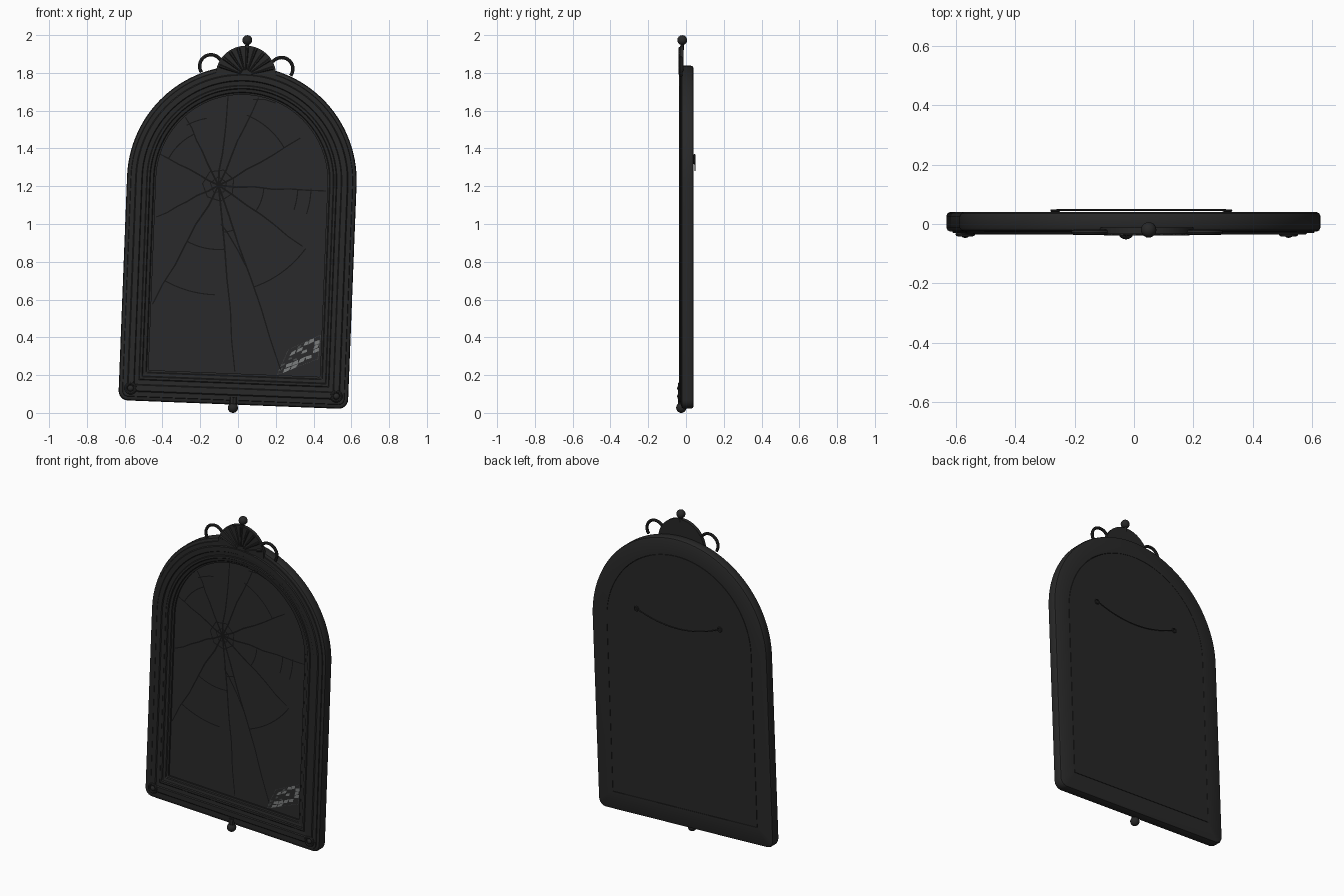
import bpy, bmesh, math, random
from mathutils import Matrix, Vector

if "Cube" in bpy.data.objects:
    bpy.data.objects.remove(bpy.data.objects["Cube"])

random.seed(7)
TILT = Matrix.Translation((-0.026, 0, 0.054)) @ Matrix.Rotation(math.radians(2.25), 4, 'Y')
FLAT = Matrix.Identity(4)
HALF, SPRING = 0.608, 1.177


def material(name, r, g, b):
    m = bpy.data.materials.new(name)
    m.diffuse_color = (r, g, b, 1)
    m.use_nodes = True
    m.node_tree.nodes["Principled BSDF"].inputs["Base Color"].default_value = m.diffuse_color
    return m


FRAME = material("black frame", 0.021, 0.021, 0.021)
GLASS = material("dark glass", 0.023, 0.023, 0.024)
CRACK = material("crack black", 0.008, 0.008, 0.008)
BACK = material("backing black", 0.02, 0.02, 0.02)
GREY = material("web grey", 0.2, 0.21, 0.21)
DIM = material("dim web grey", 0.07, 0.075, 0.075)


def finish(name, bm, mat, matrix=TILT, smooth=True):
    bmesh.ops.recalc_face_normals(bm, faces=bm.faces)
    bm.transform(matrix)
    me = bpy.data.meshes.new(name)
    bm.to_mesh(me)
    bm.free()
    ob = bpy.data.objects.new(name, me)
    bpy.context.collection.objects.link(ob)
    me.materials.append(mat)
    if smooth:
        bpy.ops.object.select_all(action='DESELECT')
        ob.select_set(True)
        bpy.context.view_layer.objects.active = ob
        bpy.ops.object.shade_smooth_by_angle(angle=math.radians(35))
    return ob


def outline(d):
    """Arched outline, inset by d, with rounded lower corners."""
    w, r = HALF - d, max(0.05 - d, 0.003)
    low = d * 1.07 - 0.01
    pts = [(w * math.cos(math.pi * i / 56), SPRING + w * math.sin(math.pi * i / 56)) for i in range(57)]
    for side, start in ((-1, 180), (1, 270)):
        for i in range(7):
            a = math.radians(start + 15 * i)
            pts.append((side * (w - r) + r * math.cos(a), low + r + r * math.sin(a)))
    return pts


def loft(name, profile, mat, closed):
    """Sweep (inset, y) profile round the arch; cap the ends when open."""
    bm = bmesh.new()
    rings = [[bm.verts.new((x, y, z)) for x, z in outline(d)] for d, y in profile]
    n = len(rings[0])
    pairs = list(zip(rings, rings[1:])) + ([(rings[-1], rings[0])] if closed else [])
    for a, b in pairs:
        for i in range(n):
            bm.faces.new((a[i], a[(i + 1) % n], b[(i + 1) % n], b[i]))
    if not closed:
        bm.faces.new(rings[0])
        bm.faces.new(rings[-1])
    return finish(name, bm, mat)


def tube(name, pts, r, mat, matrix=TILT):
    """Round wire following points."""
    bm = bmesh.new()
    pts = [Vector(p) for p in pts]
    rings = []
    for i, p in enumerate(pts):
        t = (pts[min(i + 1, len(pts) - 1)] - pts[max(i - 1, 0)]).normalized()
        side = t.cross(Vector((0, 1, 0))).normalized()
        up = side.cross(t)
        rings.append([bm.verts.new(p + r * (math.cos(k * math.pi / 4) * side + math.sin(k * math.pi / 4) * up))
                      for k in range(8)])
    for a, b in zip(rings, rings[1:]):
        for k in range(8):
            bm.faces.new((a[k], a[(k + 1) % 8], b[(k + 1) % 8], b[k]))
    bm.faces.new(rings[0])
    bm.faces.new(rings[-1])
    return finish(name, bm, mat, matrix)


def ball(name, x, y, z, r, sy=1.0):
    bm = bmesh.new()
    bmesh.ops.create_uvsphere(bm, u_segments=20, v_segments=12, radius=r)
    bmesh.ops.scale(bm, vec=(1, sy, 1), verts=bm.verts)
    bmesh.ops.translate(bm, vec=(x, y, z), verts=bm.verts)
    return finish(name, bm, FRAME)


def arc(cx, y, cz, r, a0, a1, n=24):
    return [(cx + r * math.cos(math.radians(a0 + (a1 - a0) * i / n)), y,
             cz + r * math.sin(math.radians(a0 + (a1 - a0) * i / n))) for i in range(n + 1)]


# Moulded frame, backing board and glass
loft("frame", [(0.012, 0.04), (0.004, 0.036), (0, 0.027), (0, -0.012), (0.004, -0.021), (0.012, -0.025),
               (0.02, -0.026), (0.022, -0.03), (0.045, -0.031), (0.05, -0.036), (0.078, -0.036),
               (0.082, -0.03), (0.104, -0.028), (0.108, -0.032), (0.12, -0.032), (0.124, -0.026),
               (0.14, -0.023), (0.144, -0.018), (0.154, -0.016), (0.154, 0.025), (0.105, 0.025),
               (0.105, 0.04)], FRAME, True)
loft("backing_board", [(0.107, 0.03), (0.107, 0.0405)], BACK, False)
loft("glass", [(0.14, -0.006), (0.14, 0.006)], GLASS, False)

# Fan-shaped crest with ribs
bm = bmesh.new()
rim = [(0.16 * math.cos(math.pi * i / 36), 0.158 * math.sin(math.pi * i / 36)) for i in range(37)]
front = [bm.verts.new((x, -0.033, 1.733 + z)) for x, z in rim]
back = [bm.verts.new((x, -0.012, 1.733 + z)) for x, z in rim]
for i in range(37):
    j = (i + 1) % 37
    bm.faces.new((front[i], front[j], back[j], back[i]))
bm.faces.new(front)
bm.faces.new(back)
finish("crest_shell", bm, FRAME)
for i in range(9):
    a = math.radians(18 + 18 * i)
    ca, sa = math.cos(a), math.sin(a)
    bm = bmesh.new()
    # Each rib widens toward the rim
    lo = [(0.03, -0.003), (0.15, -0.01), (0.15, 0.01), (0.03, 0.003)]
    base = [bm.verts.new((r * ca - t * sa, -0.032, 1.733 + r * sa + t * ca)) for r, t in lo]
    top = [bm.verts.new((r * ca - t * .4 * sa, -0.039, 1.733 + r * sa + t * .4 * ca)) for r, t in lo]
    for k in range(4):
        m = (k + 1) % 4
        bm.faces.new((base[k], base[m], top[m], top[k]))
    bm.faces.new(top)
    bm.faces.new(base)
    finish("crest_rib", bm, FRAME)

# Side scrolls, finial and lower bead
for s in (-1, 1):
    a0, a1 = (35, 215) if s < 0 else (145, -35)
    tube("scroll", arc(s * 0.187, -0.028, 1.776, 0.06, a0, a1), 0.009, FRAME)
ball("finial", 0, -0.02, 1.921, 0.026)
tube("finial_stem", [(0, -0.02, 1.87), (0, -0.02, 1.91)], 0.01, FRAME)
ball("lower_bead", 0, -0.025, -0.027, 0.027)
tube("bead_stem", [(0, -0.022, -0.02), (0, -0.022, 0.03)], 0.02, FRAME)

# Corner rosettes
for s in (-1, 1):
    tube("rosette_ring", arc(s * 0.545, -0.034, 0.055, 0.025, 0, 360), 0.008, FRAME)
    ball("rosette_center", s * 0.545, -0.034, 0.055, 0.016, 0.8)

# Hanging wire with its eyelets
tube("hanging_wire", [(0.285 * t / 10, 0.047, 1.23 + 0.06 * (t / 10) ** 2) for t in range(-10, 11)],
     0.003, FRAME)
for s in (-1, 1):
    tube("eyelet", arc(s * 0.29, 0.045, 1.29, 0.013, 0, 360, 16), 0.004, FRAME)


def strip(bm, pts, w0, w1):
    """Flat tapering crack line lying on the glass."""
    last = None
    for i, p in enumerate(pts):
        p = Vector(p)
        t = Vector(pts[min(i + 1, len(pts) - 1)]) - Vector(pts[max(i - 1, 0)])
        side = Vector((-t.z, 0, t.x)).normalized() * (w0 + (w1 - w0) * i / (len(pts) - 1))
        pair = (bm.verts.new(p + side), bm.verts.new(p - side))
        if last:
            bm.faces.new((last[0], last[1], pair[1], pair[0]))
        last = pair


# Radial cracks (angle, length) and arc cracks (radius, start, end)
IX, IZ, Y = -0.103, 1.205, -0.0075
bm = bmesh.new()
for ang, length in ((-3, .57), (30, .5), (65.5, .51), (84, .49), (116, .4), (152, .36), (207, .37),
                    (241, .72), (275, .99), (288.6, 1.03), (324, .55)):
    a = math.radians(ang)
    pts = []
    for i in range(7):
        f, j = i / 6, random.uniform(-.007, .007) * (0 < i < 6)
        r = length * f
        pts.append((IX + r * math.cos(a) - j * math.sin(a), Y, IZ + r * math.sin(a) + j * math.cos(a)))
    strip(bm, pts, 0.005, 0.003)
for r, a0, a1 in ((.58, 241, 268), (.34, 241, 275), (.36, 100, 118), (.4, 30, 68), (.49, -18, -2),
                  (.42, -18, -3), (.57, -71, -36), (.24, -36, -3), (.25, 275, 289), (.3, 116, 152)):
    strip(bm, arc(IX, Y, IZ, r, a0, a1, 10), 0.003, 0.003)
for r, n in ((.045, 5), (.085, 7)):
    strip(bm, arc(IX, Y, IZ, r, 20, 380, n), 0.003, 0.003)
# Long splinter below the impact and short crack at the arch
strip(bm, [(-.09, Y, 1.0), (-.06, Y, .96), (0, Y, .86), (.05, Y, .76)], 0.004, 0.003)
strip(bm, [(.08, Y, 1.66), (.14, Y, 1.66), (.2, Y, 1.64)], 0.003, 0.003)
finish("cracks", bm, CRACK, FLAT, False)

# Ragged pale web flakes with a dotted border in the lower corner of the glass
corners = [Vector(c) for c in ((.205, Y, .2), (.425, Y, .285), (.44, Y, .415), (.265, Y, .335))]


def patch(u, v):
    return (corners[0] * (1 - u) + corners[1] * u) * (1 - v) + (corners[3] * (1 - u) + corners[2] * u) * v


def flake(bm, u, v, su, sv, j=0.0):
    bm.faces.new([bm.verts.new(patch(u + a * su + random.uniform(-j, j), v + b * sv + random.uniform(-j, j)))
                  for a, b in ((0, 0), (1, 0), (1, 1), (0, 1))])


pale, dim = bmesh.new(), bmesh.new()
N = 6
for i in range(N):
    for j in range(N):
        if abs(i - j) < 4 and 0 < i + j < 10:
            if random.random() < 0.5:
                flake(pale, i / N, j / N, .85 / N, .85 / N, 0.02)
            elif random.random() < 0.4:
                flake(dim, i / N, j / N, .5 / N, .5 / N, 0.02)
for k in range(22):
    t = k / 22
    for u, v in ((t, 0), (t, .98), (0, t), (.98, t)):
        flake(dim, u, v, 0.022, 0.022)
finish("web_flakes", pale, GREY, FLAT, False)
finish("web_border", dim, DIM, FLAT, False)
